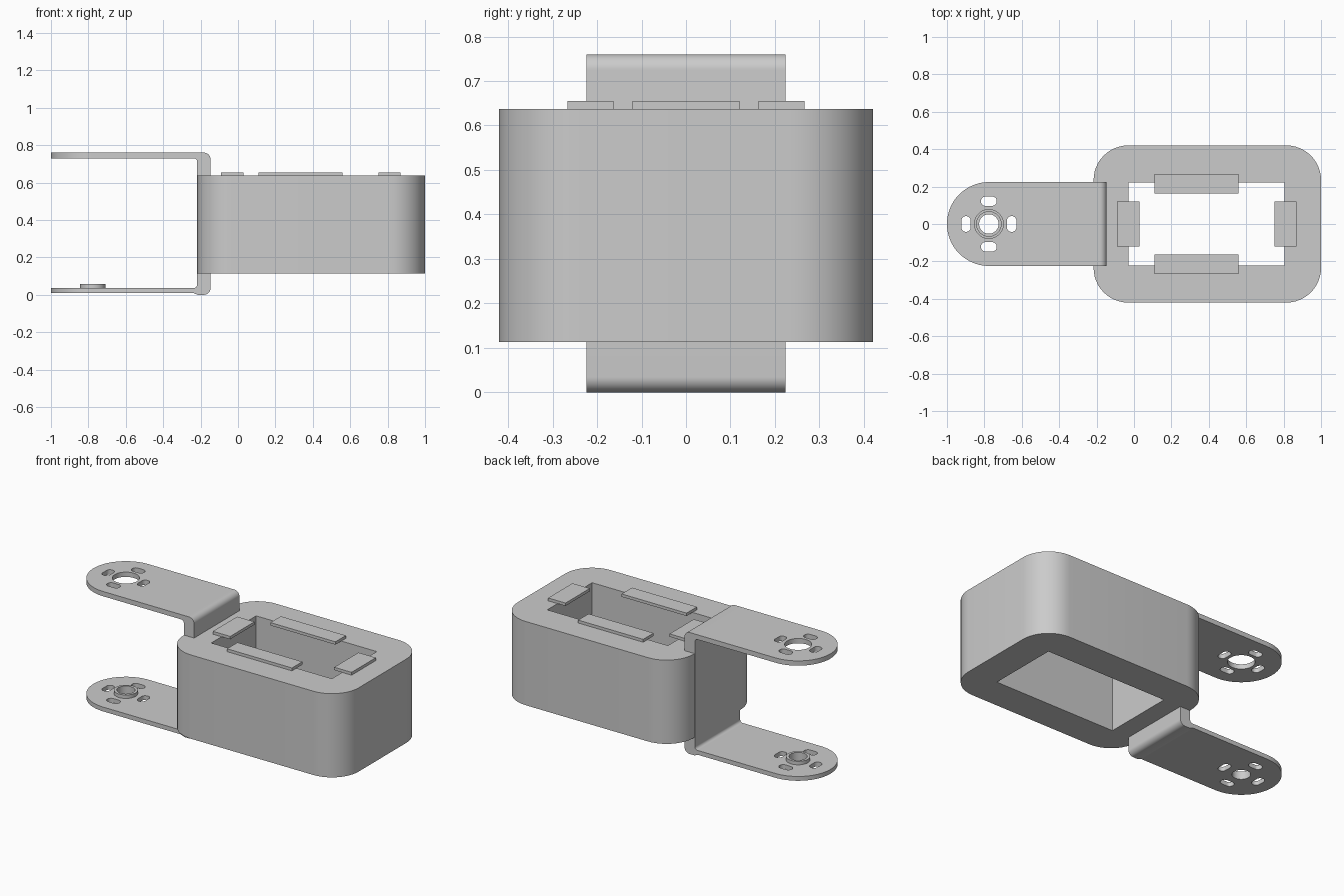
import bpy, bmesh
from math import sin, cos, pi, radians

cube = bpy.data.objects.get("Cube")
if cube:
    bpy.data.objects.remove(cube, do_unlink=True)

grey = bpy.data.materials.new("plain_grey")
grey.use_nodes = True
colour = (0.6, 0.6, 0.6, 1)
grey.diffuse_color = colour
grey.node_tree.nodes["Principled BSDF"].inputs["Base Color"].default_value = colour


def arc(cx, cy, r, a0, a1, n=12):
    """Points on an arc, angles in degrees."""
    steps = [radians(a0 + (a1 - a0) * i / n) for i in range(n + 1)]
    return [(cx + r * cos(a), cy + r * sin(a)) for a in steps]


def circle(cx, cy, r):
    return arc(cx, cy, r, 0, 360, 48)[:-1]


def rect(x0, x1, y0, y1, r=0.0):
    """Rectangle outline, with rounded corners when r is given."""
    if not r:
        return [(x0, y0), (x1, y0), (x1, y1), (x0, y1)]
    return (arc(x1 - r, y1 - r, r, 0, 90) + arc(x0 + r, y1 - r, r, 90, 180)
            + arc(x0 + r, y0 + r, r, 180, 270) + arc(x1 - r, y0 + r, r, 270, 360))


def plate(name, outlines, lo, hi, axis="z"):
    """Solid from a filled outline with holes, extruded from lo to hi."""
    curve = bpy.data.curves.new(name + "_outline", "CURVE")
    curve.dimensions = "2D"
    curve.fill_mode = "BOTH"
    curve.extrude = (hi - lo) / 2
    for pts in outlines:
        spline = curve.splines.new("POLY")
        spline.points.add(len(pts) - 1)
        for point, (x, y) in zip(spline.points, pts):
            point.co = (x, y, 0, 1)
        spline.use_cyclic_u = True
    temp = bpy.data.objects.new(name + "_outline", curve)
    bpy.context.collection.objects.link(temp)
    bpy.context.view_layer.update()
    graph = bpy.context.evaluated_depsgraph_get()
    mesh = bpy.data.meshes.new_from_object(temp.evaluated_get(graph))
    bpy.data.objects.remove(temp, do_unlink=True)
    bpy.data.curves.remove(curve)

    mid = (lo + hi) / 2
    bm = bmesh.new()
    bm.from_mesh(mesh)
    bmesh.ops.remove_doubles(bm, verts=bm.verts, dist=0.0002)
    for v in bm.verts:
        x, y, z = v.co
        v.co = (x, y, z + mid) if axis == "z" else (x, z + mid, y)
    bmesh.ops.recalc_face_normals(bm, faces=bm.faces)
    bm.to_mesh(mesh)
    bm.free()
    mesh.name = name
    mesh.materials.clear()
    mesh.materials.append(grey)
    obj = bpy.data.objects.new(name, mesh)
    bpy.context.collection.objects.link(obj)
    bpy.ops.object.select_all(action="DESELECT")
    obj.select_set(True)
    bpy.context.view_layer.objects.active = obj
    bpy.ops.object.shade_smooth_by_angle(angle=radians(30))
    return obj


# Hollow rounded body, open through top and bottom
BODY_TOP = 0.637
plate("body", [rect(-0.216, 1, -0.42, 0.42, 0.185),
               rect(-0.03, 0.805, -0.222, 0.222)], 0.113, BODY_TOP)

# Flat retaining tabs overhanging the opening
for side, s in (("back", 1), ("front", -1)):
    y0, y1 = sorted((s * 0.163, s * 0.266))
    plate(side + "_tab", [rect(0.11, 0.56, y0, y1)], BODY_TOP, 0.655)
for side, x in (("right", -0.09), ("left", 0.75)):
    plate(side + "_tab", [rect(x, x + 0.12, -0.12, 0.12)], BODY_TOP, 0.655)

# Bracket web with rounded bends
HALF, JOIN, R = 0.224, -0.24, 0.035
WEB_IN, WEB_OUT = -0.218, -0.147
LOW, LOW_TOP, HIGH, HIGH_TOP = 0.01, 0.037, 0.73, 0.76
b = 0.018
web = ([(JOIN, LOW), (-0.215, 0)]
       + arc(WEB_OUT - R, R, R, 270, 360)
       + arc(WEB_OUT - R, HIGH_TOP - R, R, 0, 90)
       + [(JOIN, HIGH_TOP), (JOIN, HIGH)]
       + arc(WEB_IN - b, HIGH - b, b, 90, 0, 6)
       + arc(WEB_IN - b, LOW_TOP + b, b, 0, -90, 6)
       + [(JOIN, LOW_TOP)])
plate("bracket_web", [web], -HALF, HALF, "y")

# Round-ended arms with a centre hole and four slots around it
HX = -1 + HALF


def arm(name, hole, lo, hi):
    outline = arc(HX, 0, HALF, 90, 270, 40) + [(JOIN, -HALF), (JOIN, HALF)]
    cuts = [circle(HX, 0, hole)]
    for s in (-1, 1):
        for dx, dy, w, h in ((0, s, 0.042, 0.025), (s, 0, 0.025, 0.042)):
            x, y = HX + dx * 0.122, dy * 0.122
            cuts.append(rect(x - w, x + w, y - h, y + h, 0.0235))
    plate(name, [outline] + cuts, lo, hi)


arm("upper_arm", 0.077, HIGH, HIGH_TOP)
arm("lower_arm", 0.052, LOW, LOW_TOP)

# Raised collar around the lower hole
plate("lower_collar", [circle(HX, 0, 0.068), circle(HX, 0, 0.052)], LOW_TOP, 0.059)
